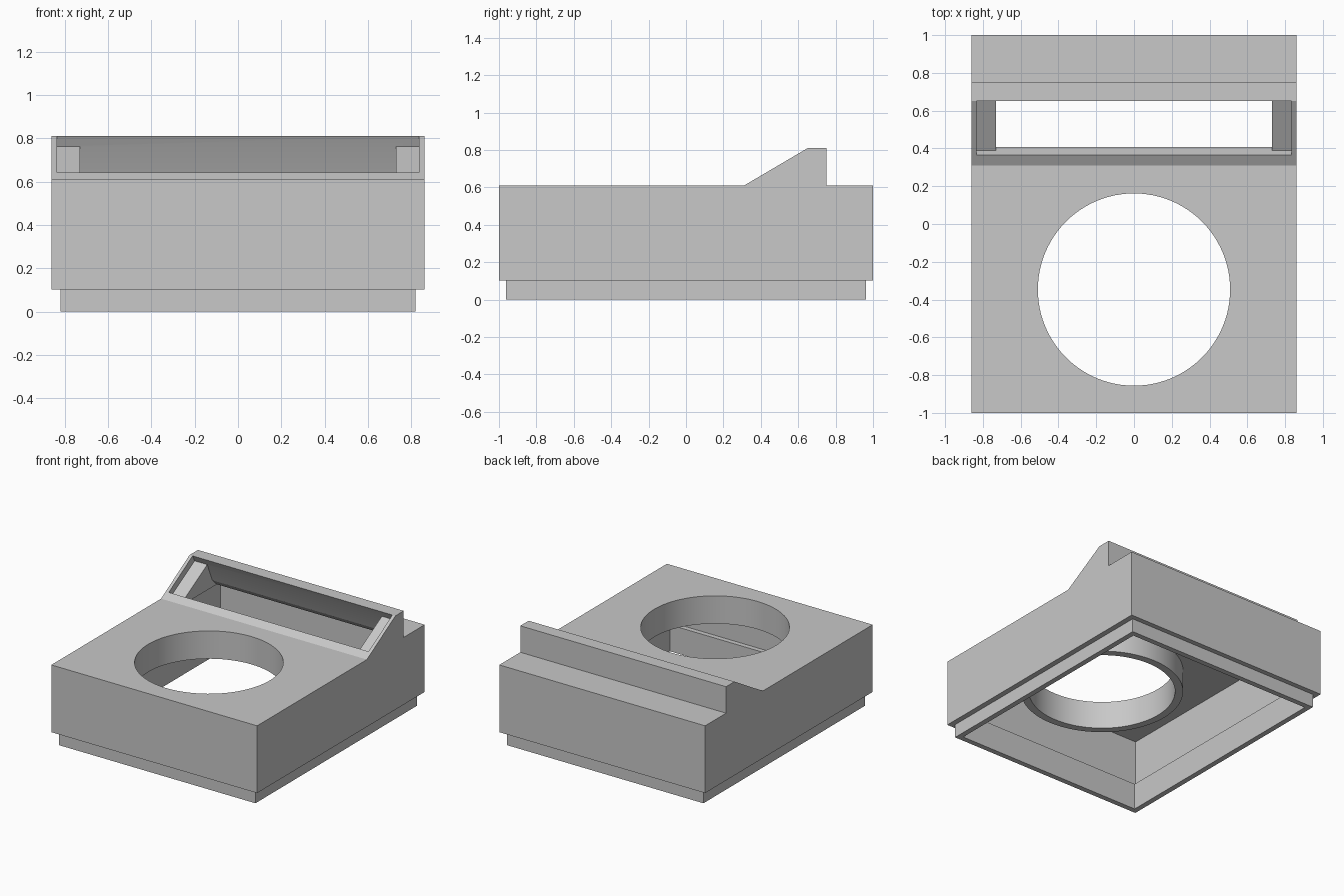
import bpy
import bmesh
import math
from mathutils import Matrix

old = bpy.data.objects.get("Cube")
if old:
    bpy.data.objects.remove(old, do_unlink=True)

grey = bpy.data.materials.new("plain grey")
grey.use_nodes = True
colour = (0.58, 0.58, 0.58, 1)
grey.diffuse_color = colour
grey.node_tree.nodes["Principled BSDF"].inputs["Base Color"].default_value = colour


def finish(name, bm):
    bmesh.ops.recalc_face_normals(bm, faces=bm.faces)
    mesh = bpy.data.meshes.new(name)
    bm.to_mesh(mesh)
    bm.free()
    mesh.materials.append(grey)
    obj = bpy.data.objects.new(name, mesh)
    bpy.context.collection.objects.link(obj)
    return obj


def extrude_side(name, profile, half_width):
    """Extrude a (y, z) outline across x."""
    bm = bmesh.new()
    face = bm.faces.new([bm.verts.new((-half_width, y, z)) for y, z in profile])
    moved = bmesh.ops.extrude_face_region(bm, geom=[face])["geom"]
    verts = [v for v in moved if isinstance(v, bmesh.types.BMVert)]
    bmesh.ops.translate(bm, verts=verts, vec=(2 * half_width, 0, 0))
    return finish(name, bm)


def box(name, half_x, half_y, low, high):
    outline = [(-half_y, low), (half_y, low), (half_y, high), (-half_y, high)]
    return extrude_side(name, outline, half_x)


def cylinder(name, radius, low, high):
    bm = bmesh.new()
    place = Matrix.Translation((0, HOLE_Y, (low + high) / 2))
    bmesh.ops.create_cone(bm, cap_ends=True, segments=96, radius1=radius,
                          radius2=radius, depth=high - low, matrix=place)
    return finish(name, bm)


def combine(target, tool, operation="DIFFERENCE"):
    mod = target.modifiers.new("cut", "BOOLEAN")
    mod.operation = operation
    mod.solver = "EXACT"
    mod.object = tool
    bpy.context.view_layer.objects.active = target
    bpy.ops.object.modifier_apply(modifier=mod.name)
    bpy.data.objects.remove(tool, do_unlink=True)


HOLE_Y, HOLE_R = -0.347, 0.509
TOP, CEILING = 0.61, 0.57
SEAM, LEDGE = 0.102, 0.2

# Housing with the sloped ridge in its side outline
housing = extrude_side("housing", [
    (-1, SEAM), (1, SEAM), (1, TOP), (0.75, TOP), (0.75, 0.81),
    (0.65, 0.81), (0.31, TOP), (-1, TOP)], 0.86)

# Inset base lip, which rises inside the thin walls and ends in a ledge
combine(housing, box("base_lip", 0.82, 0.963, 0, 0.3), "UNION")
combine(housing, box("lip_cavity", 0.78, 0.923, -0.1, 0.3))
combine(housing, box("main_cavity", 0.82, 0.96, LEDGE, CEILING))

# Shallow recess in the slope, then the slot through to the cavity
combine(housing, extrude_side("recess", [
    (0.345, 0.677), (0.366, 0.643), (0.39, 0.601),
    (0.675, 0.763), (0.65, 0.81), (0.63, 0.845)], 0.835))
combine(housing, extrude_side("slot", [
    (0.378, 0.622), (0.408, CEILING), (0.408, 0.5), (0.79, 0.5),
    (0.79, CEILING), (0.737, 0.62), (0.675, 0.763), (0.66, 0.79)], 0.73))

# Round opening with a collar hanging below the top plate
combine(housing, cylinder("collar", 0.565, 0.4, 0.59), "UNION")
combine(housing, cylinder("opening", HOLE_R, 0.3, 0.7))

bpy.ops.object.select_all(action="DESELECT")
housing.select_set(True)
bpy.context.view_layer.objects.active = housing
bpy.ops.object.shade_smooth_by_angle(angle=math.radians(20))
